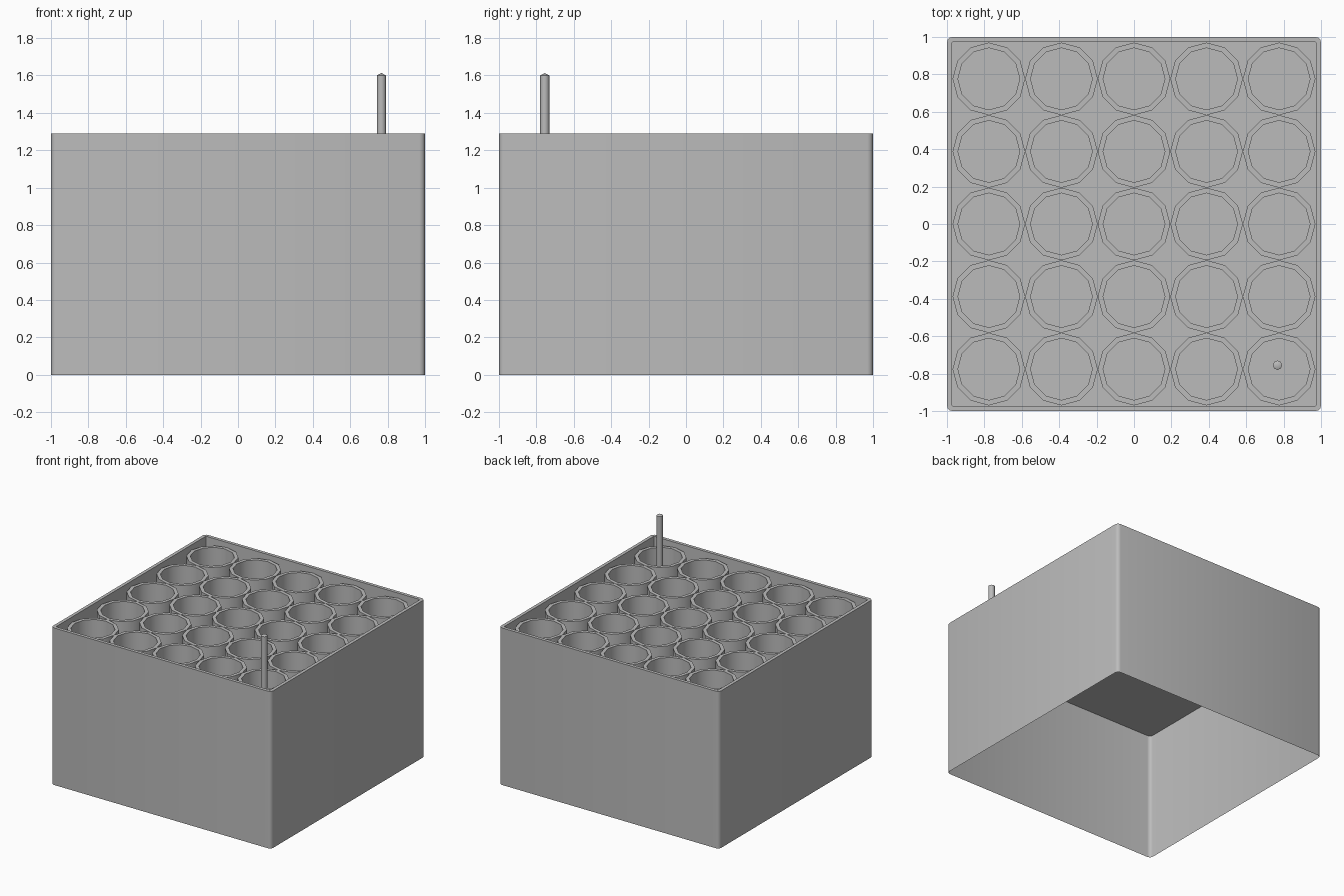
import bpy, bmesh
from math import cos, sin, pi, radians

cube = bpy.data.objects.get("Cube")
if cube:
    bpy.data.objects.remove(cube, do_unlink=True)

TOP, FLOOR, CUP_TOP = 1.29, 1.055, 1.25
HALF, RIM = 1.0, 0.027
PITCH, R_OUT, R_IN = 0.388, 0.194, 0.165

grey = bpy.data.materials.new("plain grey")
grey.use_nodes = True
colour = (0.5, 0.5, 0.5, 1)
grey.diffuse_color = colour
grey.node_tree.nodes["Principled BSDF"].inputs["Base Color"].default_value = colour


def finish(name, bm, angle=40):
    mesh = bpy.data.meshes.new(name)
    bm.to_mesh(mesh)
    bm.free()
    mesh.materials.append(grey)
    obj = bpy.data.objects.new(name, mesh)
    bpy.context.collection.objects.link(obj)
    bpy.ops.object.select_all(action='DESELECT')
    obj.select_set(True)
    bpy.context.view_layer.objects.active = obj
    bpy.ops.object.shade_smooth_by_angle(angle=radians(angle))
    return obj


def ring(bm, outline, z):
    return [bm.verts.new((x, y, z)) for x, y in outline]


def bridge(bm, a, b):
    n = len(a)
    for i in range(n):
        j = (i + 1) % n
        bm.faces.new((a[i], a[j], b[j], b[i]))


def polygon(radius, sides, cx=0, cy=0):
    return [(cx + radius * cos(2 * pi * i / sides), cy + radius * sin(2 * pi * i / sides))
            for i in range(sides)]


def rounded_square(half, radius, steps=3):
    points = []
    for q, (sx, sy) in enumerate([(1, 1), (-1, 1), (-1, -1), (1, -1)]):
        for i in range(steps + 1):
            a = pi / 2 * (q + i / steps)
            points.append((sx * (half - radius) + radius * cos(a),
                           sy * (half - radius) + radius * sin(a)))
    return points


# Box skin, open underneath, with a raised rim around the sunken tray floor
bm = bmesh.new()
outer = rounded_square(HALF, 0.03)
inner = rounded_square(HALF - RIM, 0.004)
levels = [ring(bm, outer, 0), ring(bm, outer, TOP), ring(bm, inner, TOP), ring(bm, inner, FLOOR)]
for low, high in zip(levels, levels[1:]):
    bridge(bm, low, high)
bm.faces.new(levels[-1])
# Underside strip joining the tray floor to the skin
bridge(bm, levels[-1], ring(bm, outer, FLOOR))
finish("box", bm)

# Grid of round cups standing on the tray floor
bm = bmesh.new()
for col in range(-2, 3):
    for row in range(-2, 3):
        out = polygon(R_OUT, 12, col * PITCH, row * PITCH)
        inn = polygon(R_IN, 12, col * PITCH, row * PITCH)
        loops = [ring(bm, out, FLOOR), ring(bm, out, CUP_TOP),
                 ring(bm, inn, CUP_TOP), ring(bm, inn, FLOOR)]
        for a, b in zip(loops, loops[1:] + loops[:1]):
            bridge(bm, a, b)
finish("cups", bm)

# Thin upright rod with a low pointed cap in one corner cup
bm = bmesh.new()
shaft = polygon(0.025, 8, 0.767, -0.755)
bottom, top = ring(bm, shaft, FLOOR), ring(bm, shaft, 1.6)
bridge(bm, bottom, top)
tip = bm.verts.new((0.767, -0.755, 1.613))
for i in range(8):
    bm.faces.new((top[i], top[(i + 1) % 8], tip))
finish("rod", bm, 50)
